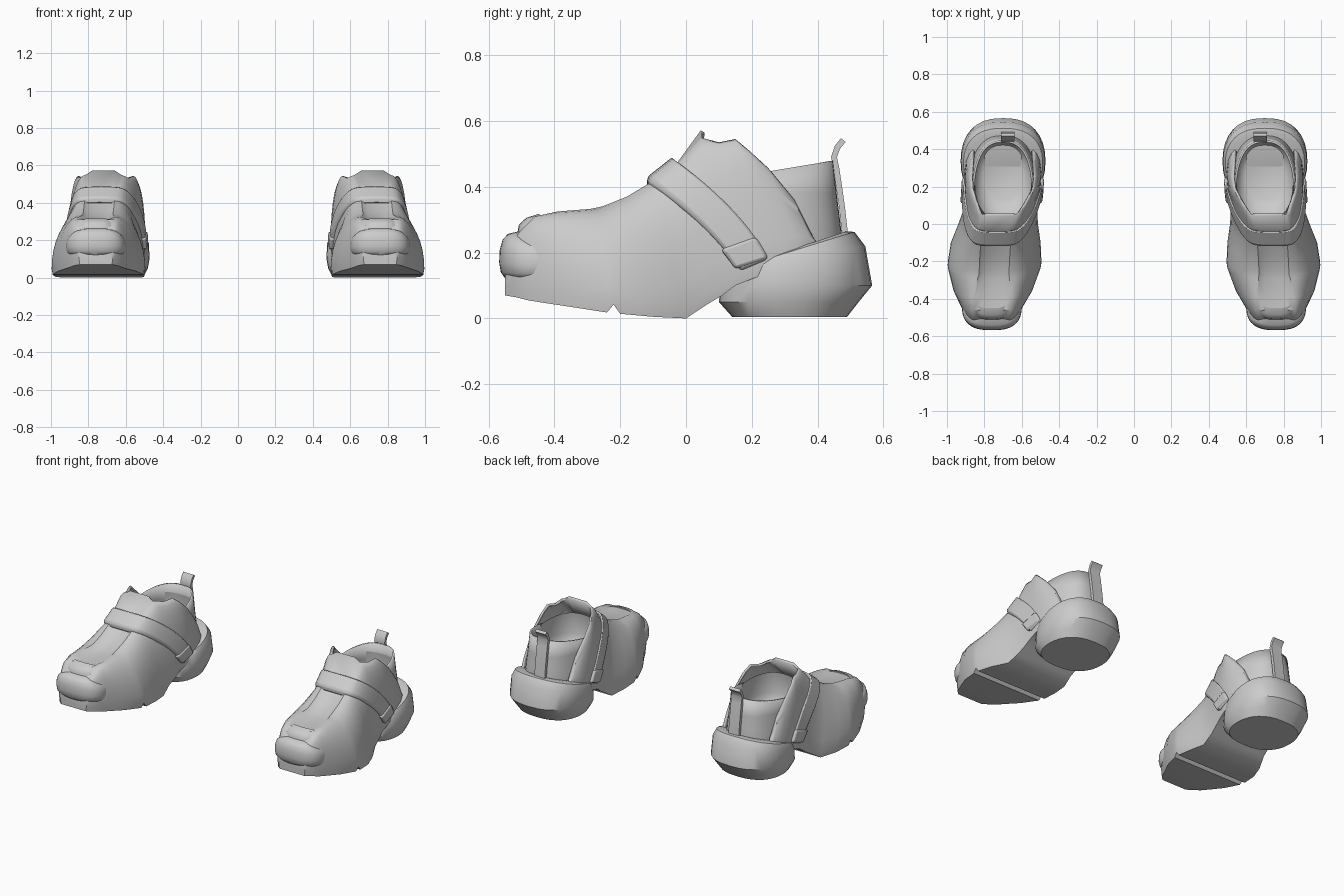
import bpy, bmesh, math
from mathutils import Vector

cube = bpy.data.objects.get("Cube")
if cube:
    bpy.data.objects.remove(cube, do_unlink=True)

grey = bpy.data.materials.new("soft_grey")
grey.use_nodes = True
grey.diffuse_color = (0.6, 0.6, 0.6, 1)
grey.node_tree.nodes["Principled BSDF"].inputs["Base Color"].default_value = (0.6, 0.6, 0.6, 1)


def loft(name, rings, closed=True, caps=(True, True), skip=None, thick=0, bevel=0, angle=40):
    """Skin a list of equal-length rings into one smooth part."""
    bm = bmesh.new()
    grid = [[bm.verts.new(p) for p in r] for r in rings]
    n = len(rings[0])
    for i in range(len(grid) - 1):
        for j in range(n if closed else n - 1):
            if skip and skip(i, j):
                continue
            k = (j + 1) % n
            bm.faces.new((grid[i][j], grid[i][k], grid[i + 1][k], grid[i + 1][j]))
    for use, ring in zip(caps, (grid[0], grid[-1])):
        if use:
            bm.faces.new(ring)
    bmesh.ops.delete(bm, geom=[v for v in bm.verts if not v.link_faces], context='VERTS')
    bmesh.ops.recalc_face_normals(bm, faces=bm.faces)
    mesh = bpy.data.meshes.new(name)
    bm.to_mesh(mesh)
    bm.free()
    ob = bpy.data.objects.new(name, mesh)
    bpy.context.collection.objects.link(ob)
    mesh.materials.append(grey)
    if thick:
        mod = ob.modifiers.new("thickness", 'SOLIDIFY')
        mod.thickness, mod.offset = thick, -1
    if bevel:
        mod = ob.modifiers.new("soft_edges", 'BEVEL')
        mod.width, mod.segments, mod.limit_method = bevel, 2, 'ANGLE'
    bpy.ops.object.select_all(action='DESELECT')
    bpy.context.view_layer.objects.active = ob
    ob.select_set(True)
    bpy.ops.object.shade_smooth_by_angle(angle=math.radians(angle))


def power(v, p):
    return math.copysign(abs(v) ** p, v)


def centre(y):
    """The foot's centre line bends slightly from heel to toe."""
    t = min(max((y + 0.2) / 0.45, 0), 1)
    toe = min(max((-0.2 - y) / 0.25, 0), 1)
    return 0.745 - 0.045 * t * t * (3 - 2 * t) + 0.015 * toe


def arch(base, top, wb, wt, a, p=1.0, bow=0.0):
    """Half-width, y and z on a side wall, a = 0 at the base and pi/2 at the top."""
    s, c = math.sin(a), max(math.cos(a), 0)
    return (wt + (wb - wt) * c ** p, base[0] + (top[0] - base[0]) * s + 4 * bow * s * (1 - s),
            base[1] + (top[1] - base[1]) * s)


def oval(y0, y1, w, z, flip, slope=0.0):
    """A heel-shaped ring, optionally rising towards the back."""
    ring = []
    for k in range(32):
        a = math.tau * k / 32
        y = (y0 + y1) / 2 + (y1 - y0) / 2 * power(math.sin(a), .9)
        ring.append((flip * (.70 + w * power(math.cos(a), .8)), y, z + slope * (y - y0)))
    return ring


# base y, base z, top y, top z, base half-width, top half-width
ROWS = [
    (-.55, .07, -.55, .13, .09, .07), (-.52, .065, -.535, .22, .12, .085),
    (-.48, .055, -.505, .265, .145, .095), (-.43, .047, -.46, .31, .17, .10),
    (-.35, .035, -.39, .325, .212, .095), (-.24, .018, -.29, .333, .246, .085),
    (-.22, .016, -.27, .337, .25, .08), (-.20, .014, -.25, .342, .25, .08),
    (-.10, .005, -.18, .37, .24, .08), (0, 0, -.10, .418, .213, .08),
    (.06, .04, -.04, .455, .20, .085), (.11, .07, .045, .55, .20, .095),
    (.15, .10, .10, .535, .20, .122), (.20, .12, .15, .545, .205, .146),
    (.28, .15, .19, .512, .205, .159), (.34, .18, .25, .457, .197, .165),
    (.38, .20, .33, .36, .178, .158), (.40, .20, .39, .24, .16, .152)]
STEPS, NOTCH, TONGUE = 9, 6, 11


def body_ring(i, flip):
    yb, zb, yt, zt, wb, wt = ROWS[i]
    lift = 0.03
    half = [(wb - 0.004, yb, zb + (0.026 if i == NOTCH else 0))]
    half += [arch((yb, zb + lift), (yt, zt), wb, wt, math.pi / 2 * k / STEPS) for k in range(STEPS + 1)]
    # The middle sinks into a groove along the vamp and peaks at the tongue tip
    middle = 0.022 if i == TONGUE else -0.018 if 4 <= i <= 10 else 0
    half.append((wt * 0.65, yt, zt + middle))
    pts = [(h, y, z) for h, y, z in half] + [(-h, y, z) for h, y, z in reversed(half)]
    return [(flip * (centre(y) + h), y, z) for h, y, z in pts]


def shoe(side, flip):
    # Shoe body: toe, vamp, tongue and open collar
    first = STEPS + 1
    loft(side + "_upper", [body_ring(i, flip) for i in range(len(ROWS))], caps=(True, False),
         skip=lambda i, j: i >= TONGUE and first <= j <= first + 2, thick=0.014, angle=38)

    # Toe bumper wrapped round the front, its top dropping towards the ends
    profile = ((-.06, .118), (-.005, .122), (.008, .14), (.013, .17), (.011, .21),
               (.002, .24), (-.014, .257), (-.06, .268))
    rings = []
    for k in range(25):
        a = math.pi * (k / 24 - 0.5)
        drop = .03 * abs(math.sin(a)) ** 4
        rings.append([(flip * (.76 + (.147 + n) * power(math.sin(a), .75)),
                       -.435 - (.12 + n) * max(math.cos(a), 0) ** .75,
                       z - drop * (z - .118) / .15) for n, z in profile])
    loft(side + "_toe_bumper", rings, angle=50)

    # Toe ridge above the bumper
    rings = []
    for k in range(13):
        u = k / 6 - 1
        y = -.5 + .05 * abs(u) ** 3
        rings.append([(flip * (.76 + .115 * u), y + dy, z - .03 * u ** 4)
                      for dy, z in ((-.012, .262), (-.008, .285), (.015, .306), (.05, .317), (.05, .27))])
    loft(side + "_toe_ridge", rings, angle=50)

    # Strap over the instep
    def band(name, angles, front_b, front_t, rear_b, rear_t, wb, wt):
        rings = []
        for u in angles:
            ring = []
            for b, t, d, bow in ((front_b, front_t, .035, .025), (front_b, front_t, 0, .025),
                                 (rear_b, rear_t, 0, .035), (rear_b, rear_t, .035, .035)):
                h, y, z = arch(b, (t[0], t[1] - d), wb - d, wt, math.pi / 2 * (1 - abs(u)), .65, bow)
                w = h - wt * (1 - min(abs(u) / .12, 1))
                ring.append((flip * (centre(y) + math.copysign(w, u)), y, z))
            rings.append(ring)
        loft(name, rings, bevel=.01)

    band(side + "_strap", [k / 20 - 1 for k in range(41)],
         (.165, .145), (-.118, .43), (.25, .18), (-.04, .492), .214, .045)

    # Keeper loops at the strap ends
    for label, sgn in (("outer", 1), ("inner", -1)):
        band(f"{side}_{label}_strap_keeper", [sgn * (1 - k * .035) for k in range(5)],
             (.15, .15), (-.13, .435), (.25, .182), (-.035, .495), .22, .08)

    # Heel counter: a half-round wall inside the collar
    rings = []
    for z, back, w in ((.12, .47, .19), (.22, .478, .187), (.30, .468, .18), (.38, .458, .172), (.455, .447, .165)):
        ring = []
        for k in range(25):
            a = math.pi * k / 24
            y = .15 + (back - .15) * math.sin(a) ** .85
            tilt = .025 * (y - .3) / .15 if z > .4 else 0
            ring.append((flip * (.70 + w * power(math.cos(a), .78)), y, z + tilt))
        rings.append(ring)
    loft(side + "_heel_counter", rings, closed=False, caps=(False, False), thick=.012)

    # Bowl-shaped lining inside the collar
    bed = ((.13, .37, .10, .205, 0), (.08, .41, .132, .225, 0), (.03, .44, .155, .27, 0),
           (.0, .447, .162, .33, 0), (.02, .437, .15, .47, -.12))
    loft(side + "_lining", [oval(y0, y1, w, z, flip, slope) for y0, y1, w, z, slope in bed],
         caps=(True, False), angle=60)

    # Chunky heel sole: bottom to rim, the last rings follow the sloped top
    sole = ((.14, .49, .195, .005, 0), (.10, .525, .218, .05, 0), (.105, .566, .227, .10, 0),
            (.12, .545, .224, .143, .18), (.14, .512, .212, .148, .31), (.155, .485, .19, .155, .33))
    loft(side + "_heel_sole", [oval(y0, y1, w, z, flip, slope) for y0, y1, w, z, slope in sole], angle=35)

    # Pull tab up the back of the heel
    path = [Vector(p) for p in ((.484, .25), (.474, .34), (.458, .45), (.45, .49), (.46, .52), (.478, .542))]
    rings = []
    for i, p in enumerate(path):
        d = (path[min(i + 1, 5)] - path[max(i - 1, 0)]).normalized() * .009
        rings.append([(flip * (.675 + sx * .036), p.x + s * d.y, p.y - s * d.x)
                      for sx, s in ((-1, -1), (1, -1), (1, 1), (-1, 1))])
    loft(side + "_pull_tab", rings)


shoe("left", 1)
shoe("right", -1)
